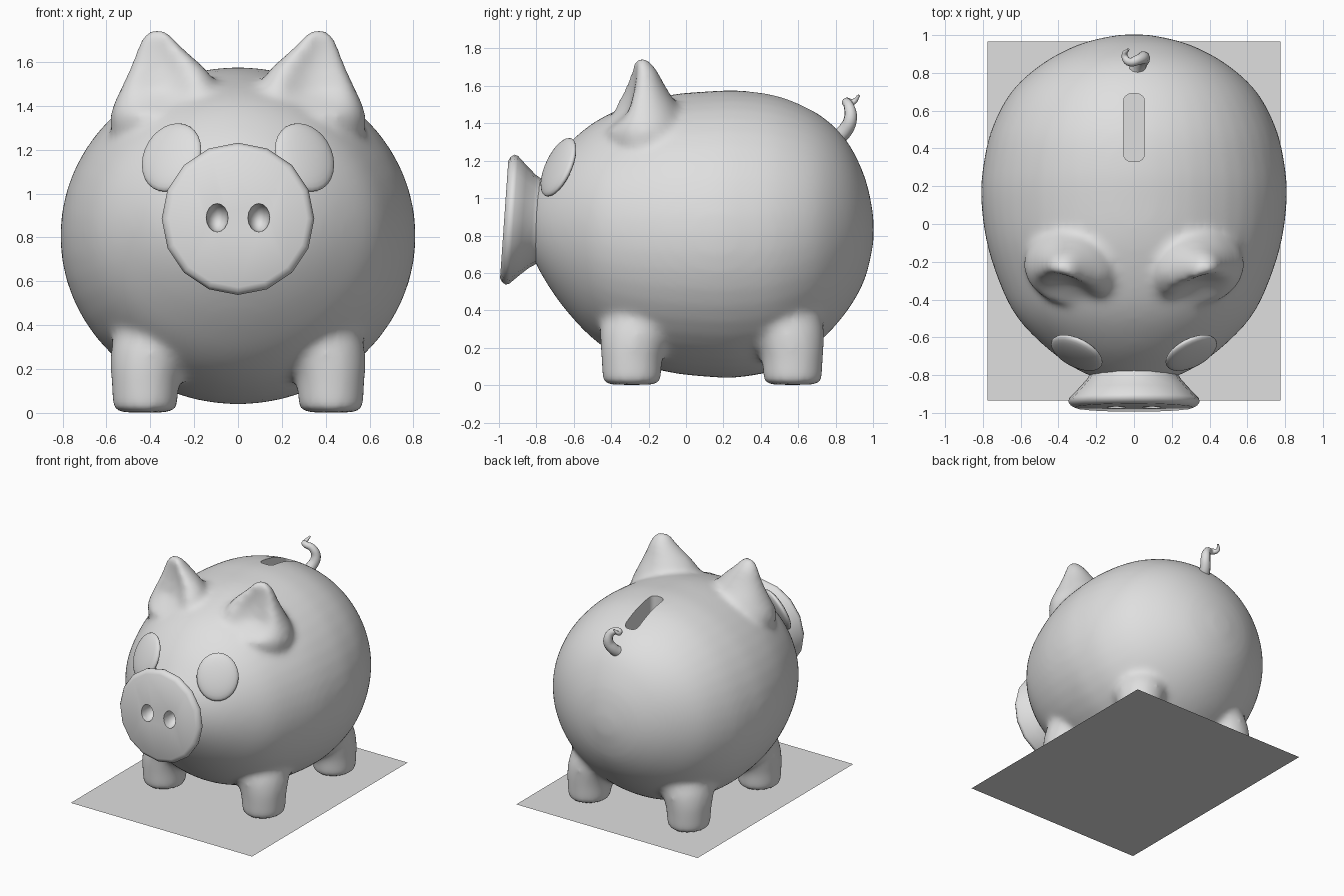
import bpy, bmesh, math
from mathutils import Vector, Matrix

if "Cube" in bpy.data.objects:
    bpy.data.objects.remove(bpy.data.objects["Cube"])

grey = bpy.data.materials.new("plain_grey")
grey.diffuse_color = (0.74, 0.74, 0.74, 1)
grey.use_nodes = True
grey.node_tree.nodes["Principled BSDF"].inputs["Base Color"].default_value = grey.diffuse_color


def obj_from_bm(name, bm):
    bmesh.ops.recalc_face_normals(bm, faces=bm.faces)
    me = bpy.data.meshes.new(name)
    bm.to_mesh(me)
    bm.free()
    me.materials.append(grey)
    ob = bpy.data.objects.new(name, me)
    bpy.context.collection.objects.link(ob)
    return ob


def loft(bm, rings):
    """Skin a list of equal-length point rings and cap both ends."""
    vr = [[bm.verts.new(p) for p in r] for r in rings]
    n = len(vr[0])
    for a, b in zip(vr, vr[1:]):
        for i in range(n):
            bm.faces.new((a[i], a[(i + 1) % n], b[(i + 1) % n], b[i]))
    bm.faces.new(vr[0][::-1])
    bm.faces.new(vr[-1])


def circle(n):
    return [(math.cos(2 * math.pi * i / n), math.sin(2 * math.pi * i / n)) for i in range(n)]


def refine(rows, steps=4):
    """Catmull-Rom interpolation between table rows."""
    r = [rows[0]] + list(rows) + [rows[-1]]
    out = []
    for a, b, c, d in zip(r, r[1:], r[2:], r[3:]):
        for k in range(steps):
            t = k / steps
            out.append([q + .5 * t * (s - p + t * (2 * p - 5 * q + 4 * s - u
                        + t * (3 * (q - s) + u - p))) for p, q, s, u in zip(a, b, c, d)])
    return out + [rows[-1]]


def bake(ob, angle=40):
    """Freeze modifiers or curve into a mesh and smooth-shade it."""
    dg = bpy.context.evaluated_depsgraph_get()
    me = bpy.data.meshes.new_from_object(ob.evaluated_get(dg))
    name = ob.name
    bpy.data.objects.remove(ob)
    me.materials.clear()
    me.materials.append(grey)
    new = bpy.data.objects.new(name, me)
    bpy.context.collection.objects.link(new)
    bpy.ops.object.select_all(action='DESELECT')
    new.select_set(True)
    bpy.context.view_layer.objects.active = new
    bpy.ops.object.shade_smooth_by_angle(angle=math.radians(angle))
    return new


def cut(ob, cutter):
    m = ob.modifiers.new("cut", 'BOOLEAN')
    m.operation, m.object, m.solver = 'DIFFERENCE', cutter, 'EXACT'
    cutter.hide_render = True
    cutter.display_type = 'WIRE'


def remove(ob):
    bpy.data.objects.remove(ob)


# Body: (y, top z, bottom z, half width) stations
stations = [(-.835, .90, .88, .01), (-.82, 1.03, .70, .18), (-.76, 1.13, .57, .32),
            (-.65, 1.27, .41, .47), (-.5, 1.40, .25, .615), (-.33, 1.485, .14, .705),
            (-.1, 1.55, .07, .78), (.13, 1.572, .043, .81), (.3, 1.575, .043, .80),
            (.5, 1.545, .09, .755), (.7, 1.455, .22, .65), (.85, 1.32, .38, .485),
            (.95, 1.13, .55, .295), (.995, .95, .72, .12), (1.005, .83, .81, .01)]
bm = bmesh.new()
loft(bm, [[(c * w, y, (t + b) / 2 + s * (t - b) / 2) for c, s in circle(48)]
          for y, t, b, w in refine(stations)])

# Ears: (z, inner x, outer x, front y, back y) sections, inner edge curling forward
ear = [(1.15, .20, .50, -.34, -.10), (1.25, .12, .565, -.40, -.04), (1.36, .08, .585, -.43, .0),
       (1.47, .09, .54, -.42, -.03), (1.55, .13, .505, -.37, -.08), (1.62, .20, .475, -.335, -.12),
       (1.68, .265, .455, -.31, -.15), (1.72, .30, .435, -.30, -.18), (1.75, .33, .41, -.28, -.21)]
for side in (1, -1):
    rings = []
    for z, xi, xo, yf, yb in refine(ear, 2):
        ring = []
        high = min(1, max(0, (z - 1.36) / .1))
        for c, s in circle(24):
            curl = .04 * max(0, -c) ** 2 * (xo - xi) / .45
            dish = .09 * max(0, 1 - (c - .25) ** 2 * 1.4) * max(0, -s) * high * (yb - yf) / .3
            ring.append((side * ((xi + xo) / 2 + c * (xo - xi) / 2),
                         (yf + yb) / 2 + s * (yb - yf) / 2 - curl + dish, z))
        rings.append(ring)
    loft(bm, rings)
    # Legs, leaning into the belly at the top
    for y in (-.29, .57):
        mid = .14
        loft(bm, [[(side * x + c * r, mid + (y - mid) * k + s * r * 1.06, z)
                   for c, s in circle(24)]
                  for z, x, k, r in ((.002, .425, 1, .13), (.015, .425, 1, .148),
                                     (.14, .423, 1, .155), (.21, .415, .98, .168),
                                     (.29, .39, .93, .19), (.38, .36, .86, .20),
                                     (.5, .33, .8, .18))])
body = obj_from_bm("body", bm)
rm = body.modifiers.new("blend", 'REMESH')
rm.mode, rm.voxel_size, rm.use_smooth_shade = 'VOXEL', .02, True
sm = body.modifiers.new("soften", 'SMOOTH')
sm.factor, sm.iterations = .5, 20

# Coin slot cutter: rounded box
bm = bmesh.new()
bmesh.ops.create_cube(bm, size=1, matrix=Matrix.Translation((0, .51, 1.55))
                      @ Matrix.Diagonal((.11, .36, .36, 1)))
upright = [e for e in bm.edges if abs(e.verts[0].co.z - e.verts[1].co.z) > .1]
bmesh.ops.bevel(bm, geom=upright, offset=.04, segments=4, profile=.5, affect='EDGES')
slot = obj_from_bm("slot_cutter", bm)
cut(body, slot)
body = bake(body)
remove(slot)

# Snout: flared disc revolved about a slightly tilted axis
tilt = Matrix.Translation((0, -.972, .887)) @ Matrix.Rotation(math.radians(-4), 4, 'X')
profile = [(0, .315), (.012, .335), (.03, .348), (.05, .343), (.10, .295), (.15, .25),
           (.19, .225), (.23, .23), (.30, .26)]
bm = bmesh.new()
loft(bm, [[tilt @ Vector((c * r, d, s * r)) for c, s in circle(16)] for d, r in profile])
snout = obj_from_bm("snout", bm)
bm = bmesh.new()
for x in (-.095, .095):
    bmesh.ops.create_uvsphere(bm, u_segments=12, v_segments=8, radius=1,
                              matrix=tilt @ Matrix.Translation((x, 0, .003))
                              @ Matrix.Diagonal((.05, .09, .065, 1)))
nostrils = obj_from_bm("nostril_cutter", bm)
cut(snout, nostrils)
snout = bake(snout, 50)
remove(nostrils)

# Eyes: flattened ovals lying on the head
for side, name in ((1, "eye_right"), (-1, "eye_left")):
    normal = Vector((side * .42, -.82, .40)).normalized()
    across = Vector((0, 0, 1)).cross(normal).normalized()
    up = normal.cross(across)
    frame = Matrix((across, up, normal)).transposed().to_4x4()
    bm = bmesh.new()
    bmesh.ops.create_uvsphere(bm, u_segments=28, v_segments=14, radius=1,
                              matrix=Matrix.Translation((side * .303, -.682, 1.165)) @ frame
                              @ Matrix.Diagonal((.148, .17, .038, 1)))
    bake(obj_from_bm(name, bm), 60)

# Curly tail
path = [(0, .79, 1.31, 1.35), (.03, .85, 1.36, 1.25), (.05, .88, 1.43, 1.1),
        (.025, .87, 1.495, .85), (-.03, .86, 1.515, .7), (-.05, .895, 1.515, .5),
        (-.03, .925, 1.55, .2)]
cu = bpy.data.curves.new("tail", 'CURVE')
cu.dimensions, cu.bevel_depth, cu.bevel_resolution = '3D', .032, 3
cu.use_fill_caps = True
sp = cu.splines.new('BEZIER')
sp.bezier_points.add(len(path) - 1)
sp.resolution_u = 5
for p, (x, y, z, r) in zip(sp.bezier_points, path):
    p.co, p.radius = (x, y, z), r
    p.handle_left_type = p.handle_right_type = 'AUTO'
tail = bpy.data.objects.new("tail", cu)
bpy.context.collection.objects.link(tail)
bake(tail, 60)

# Flat base sheet under the feet
bm = bmesh.new()
bm.faces.new([bm.verts.new(p) for p in ((-.775, -.935, 0), (.775, -.935, 0),
                                        (.775, .965, 0), (-.775, .965, 0))])
obj_from_bm("base_sheet", bm)
